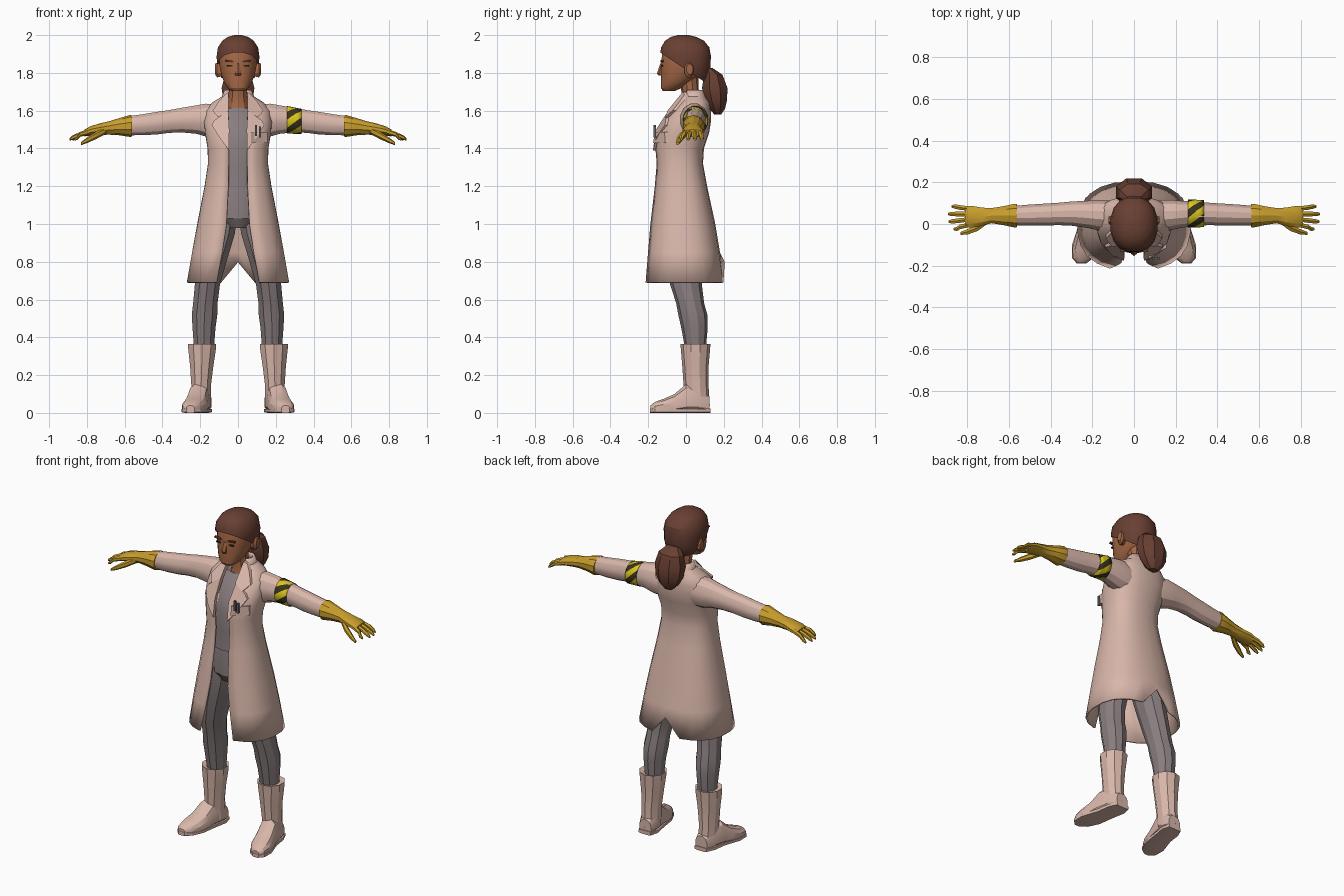
import bpy, bmesh, math
from mathutils import Vector

def mat(name, r, g, b):
    m = bpy.data.materials.new(name)
    m.diffuse_color = (r, g, b, 1)
    return m

CLOTH = mat("pale_cloth", 0.69, 0.47, 0.40)
GREY = mat("grey_fabric", 0.25, 0.205, 0.21)
SKIN = mat("skin", 0.37, 0.135, 0.06)
HAIR = mat("brown_hair", 0.14, 0.05, 0.032)
GLOVE = mat("ochre_rubber", 0.58, 0.34, 0.025)
YELLOW = mat("band_yellow", 0.72, 0.58, 0.01)
DARK = mat("dark_stripe", 0.04, 0.032, 0.012)
PEN = mat("pen_grey", 0.13, 0.12, 0.14)

def make(name, bm, *mats, angle=28, fix=True):
    if fix:
        bmesh.ops.recalc_face_normals(bm, faces=bm.faces)
    me = bpy.data.meshes.new(name)
    bm.to_mesh(me)
    bm.free()
    for m in mats:
        me.materials.append(m)
    ob = bpy.data.objects.new(name, me)
    bpy.context.collection.objects.link(ob)
    bpy.ops.object.select_all(action='DESELECT')
    ob.select_set(True)
    bpy.context.view_layer.objects.active = ob
    bpy.ops.object.shade_smooth_by_angle(angle=math.radians(angle))
    return ob

def spow(v, p):
    return math.copysign(abs(v) ** p, v)

def loft(name, rings, m, axis='z', n=12, side=1, p=1.0, floor=None, cut=None):
    """Rings are (position on axis, centre a, centre b, radius a, radius b)."""
    bm = bmesh.new()
    rows = []
    for k, ca, cb, ra, rb in rings:
        row = []
        for i in range(n):
            t = 2 * math.pi * (i + 0.5) / n
            a, b = ca + ra * spow(math.cos(t), p), cb + rb * spow(math.sin(t), p)
            x, y, z = {'z': (a, b, k), 'x': (k, a, b), 'y': (a, k, b)}[axis]
            if floor is not None:
                z = max(z, floor)
            row.append(bm.verts.new((x * side, y, z)))
        rows.append(row)
    for r, s in zip(rows, rows[1:]):
        for i in range(n):
            bm.faces.new((r[i], r[(i + 1) % n], s[(i + 1) % n], s[i]))
    bm.faces.new(rows[0])
    bm.faces.new(rows[-1])
    bmesh.ops.recalc_face_normals(bm, faces=bm.faces)
    if cut:
        bmesh.ops.bisect_plane(bm, geom=bm.verts[:] + bm.edges[:] + bm.faces[:],
                               plane_co=cut[0], plane_no=cut[1], clear_outer=True)
    return make(name, bm, m)

def box(name, loc, size, m, tilt=0):
    bm = bmesh.new()
    bmesh.ops.create_cube(bm, size=1)
    for v in bm.verts:
        x, y, z = v.co.x * size[0], v.co.y * size[1], v.co.z * size[2]
        c, s = math.cos(tilt), math.sin(tilt)
        v.co = Vector(loc) + Vector((x * c - z * s, y, x * s + z * c))
    return make(name, bm, m)

# Coat sections: height, half width, front y, back y, opening half width
COAT = [(0.69, .272, -.225, .205, .115), (0.85, .245, -.207, .18, .085),
        (1.0, .217, -.192, .155, .062), (1.2, .178, -.168, .112, .052),
        (1.32, .160, -.158, .09, .05), (1.40, .162, -.165, .095, .05),
        (1.48, .175, -.158, .122, .05), (1.54, .182, -.125, .132, .05),
        (1.60, .175, -.082, .132, .052), (1.645, .135, -.042, .125, .054),
        (1.675, .085, -.015, .105, .052), (1.71, .072, -.005, .092, .05)]
P = 0.82

def coat_y(x, z):
    for a, b in zip(COAT, COAT[1:]):
        if z <= b[0]:
            break
    f = (z - a[0]) / (b[0] - a[0])
    w, yf, yb = (a[i] + f * (b[i] - a[i]) for i in (1, 2, 3))
    s = min(1, x / w) ** (1 / P)
    return (yf + yb) / 2 - (yb - yf) / 2 * math.sqrt(max(0, 1 - s * s)) ** P

# Open coat with a notch at the back hem
bm = bmesh.new()
rows, N = [], 10
for z, w, yf, yb, xo in COAT:
    t0 = math.asin((xo / w) ** (1 / P))
    half = []
    for j in range(N + 1):
        t = t0 + (math.pi - t0) * j / N
        half.append((w * spow(math.sin(t), P) if j < N else 0,
                     (yf + yb) / 2 - (yb - yf) / 2 * spow(math.cos(t), P)))
    pts = half + [(-x, y) for x, y in half[-2::-1]]
    rows.append([bm.verts.new((x, y, z)) for x, y in pts])
rows[0][N].co.z = 0.80
for r, s in zip(rows, rows[1:]):
    for j in range(2 * N):
        bm.faces.new((r[j], r[j + 1], s[j + 1], s[j]))
coat = make("coat", bm, CLOTH, fix=False)
mod = coat.modifiers.new("thickness", 'SOLIDIFY')
mod.thickness, mod.offset = 0.012, -1

def patch(name, pts, side, lift=0.008, m=CLOTH):
    """Raised plate that follows the coat front."""
    bm = bmesh.new()
    rims = [[bm.verts.new((x * side, coat_y(x, z) + d, z)) for x, z in pts]
            for d in (-lift - 0.006, 0.006)]
    bm.faces.new(rims[0])
    bm.faces.new(rims[1][::-1])
    for i in range(len(pts)):
        k = (i + 1) % len(pts)
        bm.faces.new((rims[0][i], rims[0][k], rims[1][k], rims[1][i]))
    return make(name, bm, m)

for side, tag in ((-1, "right"), (1, "left")):
    # Lapel and collar
    patch(tag + "_lapel", [(.048, 1.39), (.10, 1.46), (.14, 1.525), (.125, 1.55),
                           (.052, 1.60), (.046, 1.5)], side)
    patch(tag + "_collar", [(.05, 1.60), (.105, 1.565), (.135, 1.60), (.10, 1.65),
                            (.07, 1.685), (.05, 1.70)], side, 0.012)
    # Sleeve
    loft(tag + "_sleeve", [(.11, .04, 1.545, .075, .09), (.17, .043, 1.55, .076, .09),
                           (.22, .046, 1.553, .068, .078), (.30, .05, 1.55, .060, .067),
                           (.37, .048, 1.542, .055, .062), (.42, .045, 1.535, .055, .062),
                           (.50, .043, 1.526, .052, .058), (.58, .04, 1.52, .048, .052)],
         CLOTH, 'x', 12, side)
    # Glove with flared cuff, four fingers and a thumb
    loft(tag + "_glove", [(.562, .04, 1.519, .058, .056), (.572, .04, 1.519, .060, .058),
                          (.63, .04, 1.515, .047, .045), (.685, .04, 1.508, .038, .035),
                          (.73, .035, 1.502, .046, .031), (.78, .035, 1.493, .055, .025),
                          (.812, .036, 1.482, .052, .018)], GLOVE, 'x', 10, side)
    for i, tip in enumerate((.865, .89, .892, .875)):
        y, yt = -.004 + i * .026, -.024 + i * .036
        loft(f"{tag}_finger_{i + 1}", [(.79, y, 1.488, .012, .015), (.835, (y + yt) / 2, 1.475, .013, .013),
                                       (tip - .015, yt, 1.457, .012, .011), (tip, yt, 1.447, .006, .006)],
             GLOVE, 'x', 6, side)
    loft(tag + "_thumb", [(.70, .015, 1.495, .014, .018), (.75, -.018, 1.47, .018, .02),
                          (.80, -.038, 1.443, .015, .015), (.832, -.045, 1.425, .008, .008)],
         GLOVE, 'x', 6, side)
    # Leg
    loft(tag + "_leg", [(.34, .18, .05, .055, .055), (.45, .18, .045, .064, .07),
                        (.52, .177, .036, .071, .077), (.58, .173, .022, .068, .074),
                        (.68, .162, .0, .070, .084), (.80, .137, -.012, .080, .092),
                        (.95, .100, -.02, .088, .10), (1.05, .085, -.02, .085, .10)],
         GREY, 'z', 10, side)
    # Boot: shaft, rim, foot and sole
    loft(tag + "_boot_shaft", [(.04, .195, .06, .055, .066), (.15, .195, .053, .055, .066),
                               (.25, .192, .05, .065, .070), (.345, .19, .05, .078, .078),
                               (.365, .19, .05, .078, .08), (.358, .19, .05, .06, .062)],
         CLOTH, 'z', 10, side)
    loft(tag + "_boot_foot", [(.125, .19, .04, .040, .05), (.08, .195, .055, .056, .075),
                              (.0, .21, .06, .058, .095), (-.06, .222, .04, .062, .062),
                              (-.12, .236, .03, .062, .045), (-.165, .247, .025, .046, .034),
                              (-.188, .252, .022, .022, .018)], CLOTH, 'y', 12, side, .85, .012)
    loft(tag + "_boot_sole", [(.13, .19, .012, .042, .012), (.08, .195, .012, .060, .012),
                              (.0, .208, .012, .058, .012), (-.10, .232, .012, .068, .012),
                              (-.165, .247, .012, .052, .012), (-.19, .252, .012, .022, .012)],
         CLOTH, 'y', 8, side, .4, 0)
    # Ear, eyebrow and eye
    loft(tag + "_ear", [(.085, .01, 1.81, .02, .03), (.11, .015, 1.815, .026, .042),
                        (.122, .02, 1.82, .018, .03)], SKIN, 'x', 8, side)
    box(tag + "_eyebrow", (.045 * side, -.127, 1.862), (.046, .014, .009), HAIR, .12 * side)
    box(tag + "_eye", (.043 * side, -.127, 1.838), (.028, .010, .008), DARK)

# Hips, shirt and neck
loft("hips", [(.98, 0, -.025, .07, .085), (1.03, 0, -.025, .14, .115), (1.12, 0, -.025, .15, .115),
              (1.20, 0, -.025, .14, .108)], GREY, 'z', 14)
loft("shirt", [(1.185, 0, -.028, .148, .114), (1.30, 0, -.032, .135, .104), (1.42, 0, -.03, .14, .11),
               (1.50, 0, -.01, .15, .105), (1.57, 0, .022, .14, .085), (1.615, 0, .035, .09, .06)],
     GREY, 'z', 14)
loft("neck", [(1.56, 0, .02, .07, .065), (1.63, 0, .03, .056, .05), (1.70, 0, .022, .048, .046),
              (1.80, 0, .012, .052, .052)], SKIN, 'z', 10)

# Head, nose and hair
loft("head", [(1.705, 0, -.09, .036, .034), (1.72, 0, -.078, .056, .055), (1.75, 0, -.055, .075, .079),
              (1.79, 0, -.028, .090, .106), (1.84, 0, -.014, .1, .119), (1.89, 0, -.01, .102, .12),
              (1.94, 0, -.01, .092, .108), (1.975, 0, -.01, .06, .075)], SKIN, 'z', 16, p=.9)
loft("nose", [(1.785, 0, -.128, .018, .016), (1.797, 0, -.130, .018, .024),
              (1.85, 0, -.124, .010, .012)], SKIN, 'z', 6)
loft("hair_cap", [(1.745, 0, .045, .06, .05), (1.775, 0, .03, .095, .085), (1.83, 0, 0, .113, .132),
                  (1.89, 0, -.003, .115, .137), (1.935, 0, -.004, .108, .130),
                  (1.97, 0, -.008, .085, .105), (1.99, 0, -.012, .055, .07), (2.0, 0, -.015, .02, .03)],
     HAIR, 'z', 16, p=.9, cut=((0, -.14, 1.91), (0, -.55, -.83)))
loft("ponytail", [(1.825, 0, .122, .035, .022), (1.79, 0, .145, .075, .052), (1.72, 0, .152, .094, .073),
                  (1.655, 0, .16, .084, .062), (1.61, 0, .165, .06, .045), (1.58, 0, .168, .03, .02)],
     HAIR, 'z', 8)

# Chest pocket with pens
patch("pocket", [(.07, 1.43), (.155, 1.43), (.155, 1.488), (.07, 1.488)], 1, .012)
for i, x in enumerate((.095, .117)):
    box(f"pen_{i + 1}", (x, -.165, 1.495 - .008 * i), (.012, .012, .06), PEN)

# Striped armband: diagonally split cells coloured by diagonal index
bm = bmesh.new()
S, W = 20, 3
grid = [[bm.verts.new((.26 + .025 * j, .05 + (.068 - .001 * j) * math.cos(2 * math.pi * i / S),
                       1.552 - .003 * j + (.073 - .002 * j) * math.sin(2 * math.pi * i / S)))
         for i in range(S)] for j in range(W + 1)]
for j in range(W):
    for i in range(S):
        k = (i + 1) % S
        a, b, c, d = grid[j][i], grid[j][k], grid[j + 1][k], grid[j + 1][i]
        for tri, step in (((a, b, d), 0), ((b, c, d), 1)):
            bm.faces.new(tri).material_index = int((i + j + step) % 4 < 2)
band = make("armband", bm, YELLOW, DARK)
mod = band.modifiers.new("thickness", 'SOLIDIFY')
mod.thickness, mod.offset = 0.008, -1
